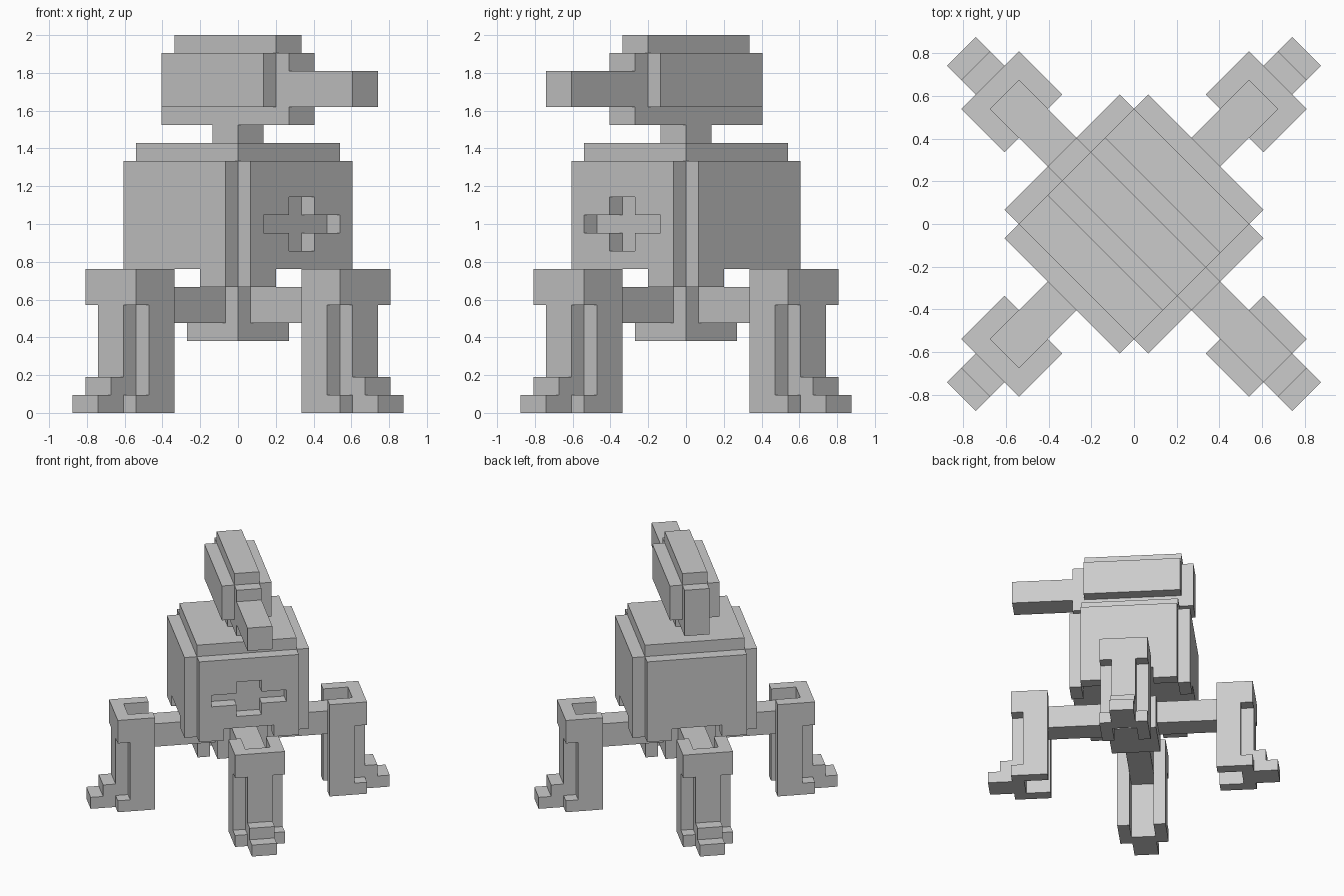
import bpy, bmesh, math
from mathutils import Matrix, Vector

if "Cube" in bpy.data.objects:
    bpy.data.objects.remove(bpy.data.objects["Cube"])

U = 2 / 21                       # one block
TURN = math.radians(-45)         # the model faces the front-right diagonal

grey = bpy.data.materials.new("grey")
grey.diffuse_color = (0.6, 0.6, 0.6, 1)
grey.use_nodes = True
grey.node_tree.nodes["Principled BSDF"].inputs["Base Color"].default_value = grey.diffuse_color


def prism(bm, points, offset):
    """Extrude a flat outline of 3D points along offset."""
    face = bm.faces.new([bm.verts.new(p) for p in points])
    new = bmesh.ops.extrude_face_region(bm, geom=[face], use_keep_orig=True)["geom"]
    verts = [v for v in new if isinstance(v, bmesh.types.BMVert)]
    bmesh.ops.translate(bm, verts=verts, vec=Vector(offset))


def finish(name, bm, quarter=0):
    """Scale block units, turn by quarter turns and the diagonal, make object."""
    bmesh.ops.recalc_face_normals(bm, faces=bm.faces)
    rot = Matrix.Rotation(TURN + quarter * math.pi / 2, 4, 'Z')
    bm.transform(rot @ Matrix.Scale(U, 4))
    mesh = bpy.data.meshes.new(name)
    bm.to_mesh(mesh)
    bm.free()
    mesh.materials.append(grey)
    ob = bpy.data.objects.new(name, mesh)
    bpy.context.collection.objects.link(ob)
    return ob


def box(name, x0, x1, y, z0, z1, quarter=0):
    """Block from x0 to x1 and z0 to z1, reaching y to both sides."""
    bm = bmesh.new()
    prism(bm, [(x0, -y, z0), (x1, -y, z0), (x1, y, z0), (x0, y, z0)], (0, 0, z1 - z0))
    return finish(name, bm, quarter)


# Hip hub and body core
box("hip_hub", -2, 2, 2, 4, 7)
box("waist", -1, 1, 1, 7, 8)
box("body_core", -4, 4, 4, 8, 15)

# Body side panels with a tab at each lower corner
panel_outline = [(-4, 14), (-4, 7), (-2, 7), (-2, 8), (2, 8), (2, 7), (4, 7), (4, 14)]
panels = []
for i in range(4):
    bm = bmesh.new()
    prism(bm, [(4, y, z) for y, z in panel_outline], (1, 0, 0))
    panels.append(finish("body_panel", bm, i))

# Cross-shaped recess in the front panel
for name, y, z0, z1 in (("slot_cutter_wide", 3, 10, 11), ("slot_cutter_tall", 1, 9, 12)):
    cutter = box(name, 3.5, 5.5, y, z0, z1)
    cutter.hide_render = True
    cutter.hide_viewport = True
    cutter.display_type = 'WIRE'
    mod = panels[0].modifiers.new("slot", 'BOOLEAN')
    mod.operation = 'DIFFERENCE'
    mod.solver = 'EXACT'
    mod.object = cutter

# Neck, head and barrel
box("neck", -1, 1, 1, 15, 16)
box("head_core", -5, 5, 1, 16, 20)
box("head_side_plates", -4, 4, 2, 17, 20)
box("head_ridge", -4, 4, 1, 20, 21)
box("barrel", 5, 10, 1, 17, 19)

# Legs: half plan outlines per height band, mirrored into a U shape
inner = [(9, 1), (7, 1), (7, 2)]
bands = [
    (0, 1, [(10, 2), (10, 1), (12, 1)]),   # foot and toe
    (1, 2, [(9, 2), (9, 1), (11, 1)]),     # ankle step
    (2, 6, [(9, 2), (9, 1), (10, 1)]),     # shin
    (6, 8, [(10, 2)]),                     # knee cap
]
for i in range(4):
    box("arm", 2, 9, 1, 5, 7, i)
    bm = bmesh.new()
    for z0, z1, outer in bands:
        half = inner + outer
        plan = half + [(x, -y) for x, y in reversed(half)]
        prism(bm, [(x, y, z0) for x, y in plan], (0, 0, z1 - z0))
    finish("leg", bm, i)
